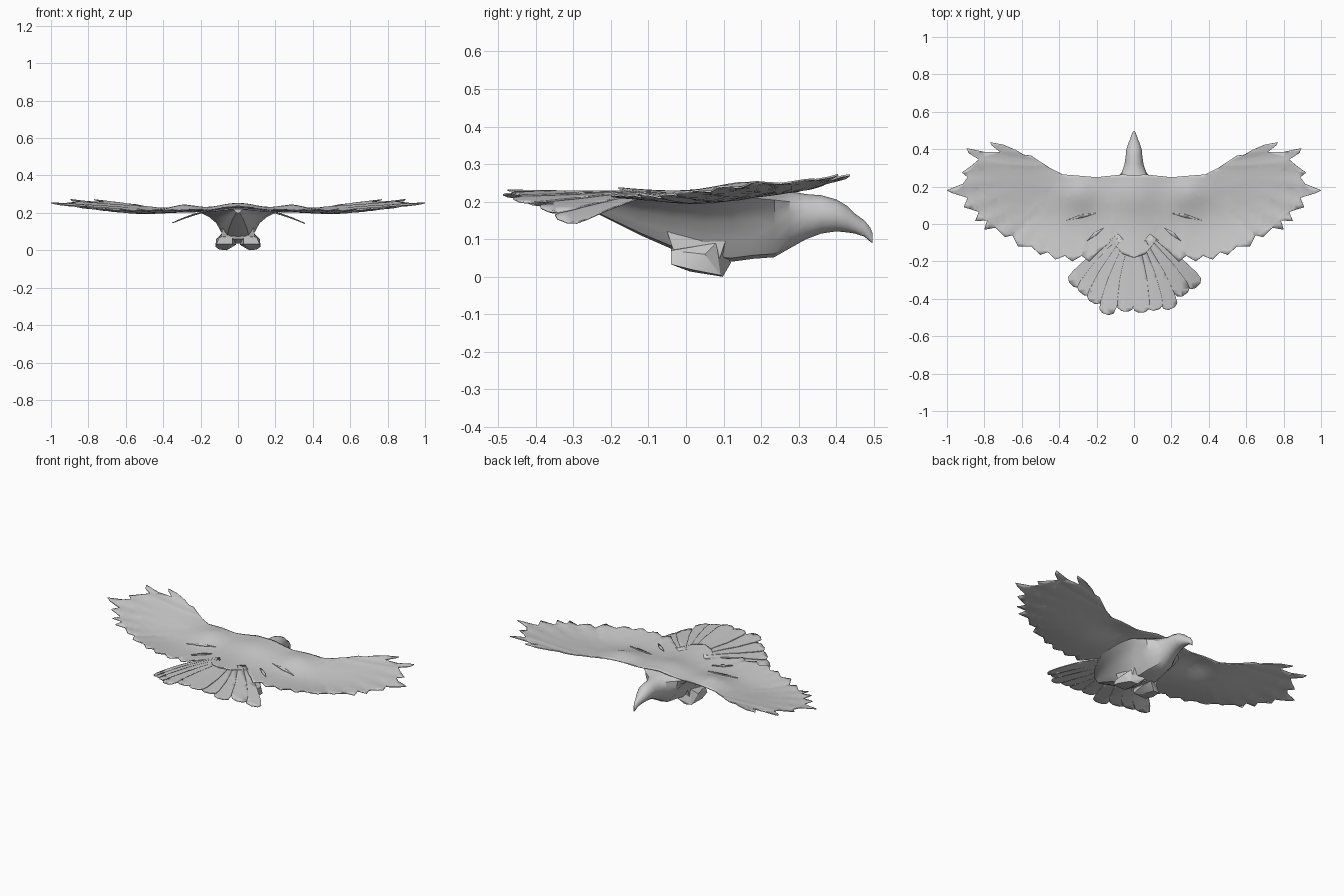
import bpy, bmesh, math
from mathutils import Vector

if "Cube" in bpy.data.objects:
    bpy.data.objects.remove(bpy.data.objects["Cube"])

grey = bpy.data.materials.new("feather_grey")
grey.diffuse_color = (0.6, 0.6, 0.6, 1)
grey.use_nodes = True
grey.node_tree.nodes["Principled BSDF"].inputs["Base Color"].default_value = grey.diffuse_color


def finish(name, bm, mirror=False, thick=0, angle=35):
    bmesh.ops.recalc_face_normals(bm, faces=bm.faces)
    me = bpy.data.meshes.new(name)
    bm.to_mesh(me)
    bm.free()
    ob = bpy.data.objects.new(name, me)
    bpy.context.collection.objects.link(ob)
    me.materials.append(grey)
    if mirror:
        ob.modifiers.new("mirror", 'MIRROR').merge_threshold = 0.0005
    if thick:
        s = ob.modifiers.new("thickness", 'SOLIDIFY')
        s.thickness, s.offset = thick, 0
    bpy.ops.object.select_all(action='DESELECT')
    ob.select_set(True)
    bpy.context.view_layer.objects.active = ob
    bpy.ops.object.shade_smooth_by_angle(angle=math.radians(angle))
    return ob


def sheet(name, outline, height, step, mirror=False, thick=0.005):
    """Flat outline, cut into a grid and bent by a height function."""
    bm = bmesh.new()
    face = bm.faces.new([bm.verts.new((x, y, 0)) for x, y in outline])
    face.normal_update()
    if face.normal.z < 0:
        face.normal_flip()
    bmesh.ops.triangulate(bm, faces=bm.faces[:], ngon_method='EAR_CLIP')
    for axis in (0, 1):
        for k in range(-30, 31):
            co, no = Vector((0, 0, 0)), Vector((0, 0, 0))
            co[axis], no[axis] = k * step + 0.0013, 1
            geom = bm.verts[:] + bm.edges[:] + bm.faces[:]
            bmesh.ops.bisect_plane(bm, geom=geom, plane_co=co, plane_no=no, dist=1e-5)
    for v in bm.verts:
        v.co.z = height(v.co.x, v.co.y)
    return finish(name, bm, mirror, thick)


def hull(name, points):
    bm = bmesh.new()
    for p in points:
        bm.verts.new(p)
    bmesh.ops.convex_hull(bm, input=bm.verts[:])
    return finish(name, bm, mirror=True, angle=25)


def bump(x, y, x0, y0, sx, sy):
    return math.exp(-((x - x0) / sx) ** 2 - ((y - y0) / sy) ** 2)


# Wings: one spread sheet with finger feathers at the tip
def wing_z(x, y):
    z = 0.200 + 0.045 * x * x + 0.25 * (y - 0.02) ** 2
    z += 0.026 * math.exp(-(x / 0.16) ** 2)
    z += 0.020 * bump(x, y, 0, 0.15, 0.16, 0.10) + 0.032 * bump(x, y, 0.29, 0.16, 0.10, 0.10)
    z -= 0.015 * bump(x, y, 0.55, 0.03, 0.2, 0.15)
    dx, dy = x - 0.25, y - 0.3
    r = math.hypot(dx, dy)
    return z + 0.005 * min(r, 0.6) * math.sin(36 * math.atan2(dy, dx)) * min(1, x * 4)


wing = [(0, 0.26), (0.06, 0.265), (0.2, 0.25), (0.38, 0.265), (0.45, 0.30), (0.55, 0.365),
        (0.59, 0.37), (0.63, 0.395), (0.70, 0.425), (0.77, 0.437), (0.76, 0.42), (0.715, 0.385),
        (0.80, 0.385), (0.895, 0.405), (0.885, 0.38), (0.83, 0.345), (0.87, 0.31), (0.92, 0.275),
        (0.89, 0.25), (0.915, 0.215), (1.0, 0.18), (0.97, 0.165), (0.89, 0.14), (0.91, 0.09),
        (0.83, 0.065), (0.85, 0.015), (0.785, 0.02), (0.80, -0.03), (0.74, -0.02), (0.69, -0.07),
        (0.65, -0.06), (0.62, -0.12), (0.55, -0.12), (0.5, -0.165), (0.46, -0.15), (0.42, -0.19),
        (0.37, -0.17), (0.33, -0.20), (0.28, -0.17), (0.24, -0.20), (0.19, -0.15), (0.12, -0.09),
        (0.06, -0.16), (0, -0.18)]
sheet("wings", wing, wing_z, 0.035, mirror=True)

# Raised covert feathers on top of the wings
for i, (x0, y0, x1, y1) in enumerate([(0.19, 0.06, 0.36, 0.02), (0.16, -0.02, 0.25, -0.09)]):
    d = Vector((y0 - y1, x1 - x0)).normalized() * 0.012
    strip = [(x0, y0), ((x0 + x1) / 2 + d.x, (y0 + y1) / 2 + d.y), (x1, y1),
             ((x0 + x1) / 2 - d.x / 2, (y0 + y1) / 2 - d.y / 2)]
    sheet(f"covert_feather_{i}", strip, lambda x, y: wing_z(x, y) + 0.004, 0.05, mirror=True)

# Tail: broad overlapping feathers fanned from the rump (angle, length)
feathers = [(-46, .465), (-37, .465), (-28, .475), (-17.5, .505), (-6, .47), (5, .475),
            (14.5, .475), (24, .495), (36, .465), (46, .475)]
profile = [(0.10, 0.022), (0.30, 0.044), (0.42, 0.046), (0.46, 0.040), (0.475, 0.018)]
for i, (deg, length) in enumerate(feathers):
    a = math.radians(deg)
    side = [(r * length / 0.475, w) for r, w in profile]
    loop = side + [(r, -w) for r, w in reversed(side)]
    pts = [(r * math.sin(a) + w * math.cos(a), -r * math.cos(a) + w * math.sin(a)) for r, w in loop]

    def tail_z(x, y, a=a, i=i):
        across = x * math.cos(a) + y * math.sin(a)
        return 0.228 - 0.68 * x * x + 0.02 * max(0, -y - 0.3) + 0.06 * across * (1 if a > 0 else -1)
    sheet(f"tail_feather_{i}", pts, tail_z, 0.05, thick=0.004)

# Body, neck, head and hooked beak: lofted sections (y, top, bottom, half width)
sections = [(-0.30, .222, .200, .03), (-0.22, .222, .160, .10), (-0.12, .222, .110, .16),
            (-0.04, .225, .075, .19), (0.05, .228, .045, .20), (0.12, .235, .040, .19),
            (0.18, .238, .048, .17), (0.235, .235, .052, .12), (0.275, .228, .075, .07),
            (0.32, .220, .100, .052), (0.36, .217, .115, .046), (0.40, .206, .121, .042),
            (0.43, .188, .118, .032), (0.45, .168, .115, .023), (0.475, .150, .107, .014),
            (0.49, .132, .094, .008), (0.497, .115, .089, .003)]
# Keel-shaped half section that flares into the wings, and a round one for the head
keel = [(0, 0), (.30, .05), (.46, .30), (.58, .55), (.78, .73), (1, .85), (.6, .97), (0, 1)]
oval = [(math.sin(math.pi * k / 7), .5 - .5 * math.cos(math.pi * k / 7)) for k in range(8)]
bm = bmesh.new()
rings = []
for y, top, bottom, w in sections:
    t = min(1, max(0, (y - 0.19) / 0.1))
    half = [(p[0] * (1 - t) + q[0] * t, p[1] * (1 - t) + q[1] * t) for p, q in zip(keel, oval)]
    loop = half + [(-fx, fz) for fx, fz in half[-2:0:-1]]
    rings.append([bm.verts.new((fx * w, y, bottom + fz * (top - bottom))) for fx, fz in loop])
N = len(rings[0])
for a, b in zip(rings, rings[1:]):
    for k in range(N):
        bm.faces.new((a[k], a[(k + 1) % N], b[(k + 1) % N], b[k]))
bm.faces.new(rings[0])
bm.faces.new(rings[-1])
finish("body_and_head", bm, angle=30)

# Tucked legs: thigh and clenched foot
hull("thigh", [(0, -0.05, 0.12), (0.085, -0.05, 0.12), (0, 0.13, 0.11), (0.085, 0.11, 0.11),
               (0, -0.03, 0.06), (0.09, -0.03, 0.06), (0, 0.10, 0.035), (0.085, 0.09, 0.05)])
hull("foot", [(0.03, -0.04, 0.075), (0.10, -0.04, 0.07), (0.03, -0.04, 0.034), (0.115, -0.04, 0.033),
              (0.05, 0.01, 0.014), (0.12, 0.02, 0.018), (0.06, 0.098, 0.0), (0.10, 0.092, 0.004),
              (0.118, 0.05, 0.06), (0.02, 0.12, 0.038), (0.085, 0.08, 0.09), (0.01, 0.05, 0.03)])
